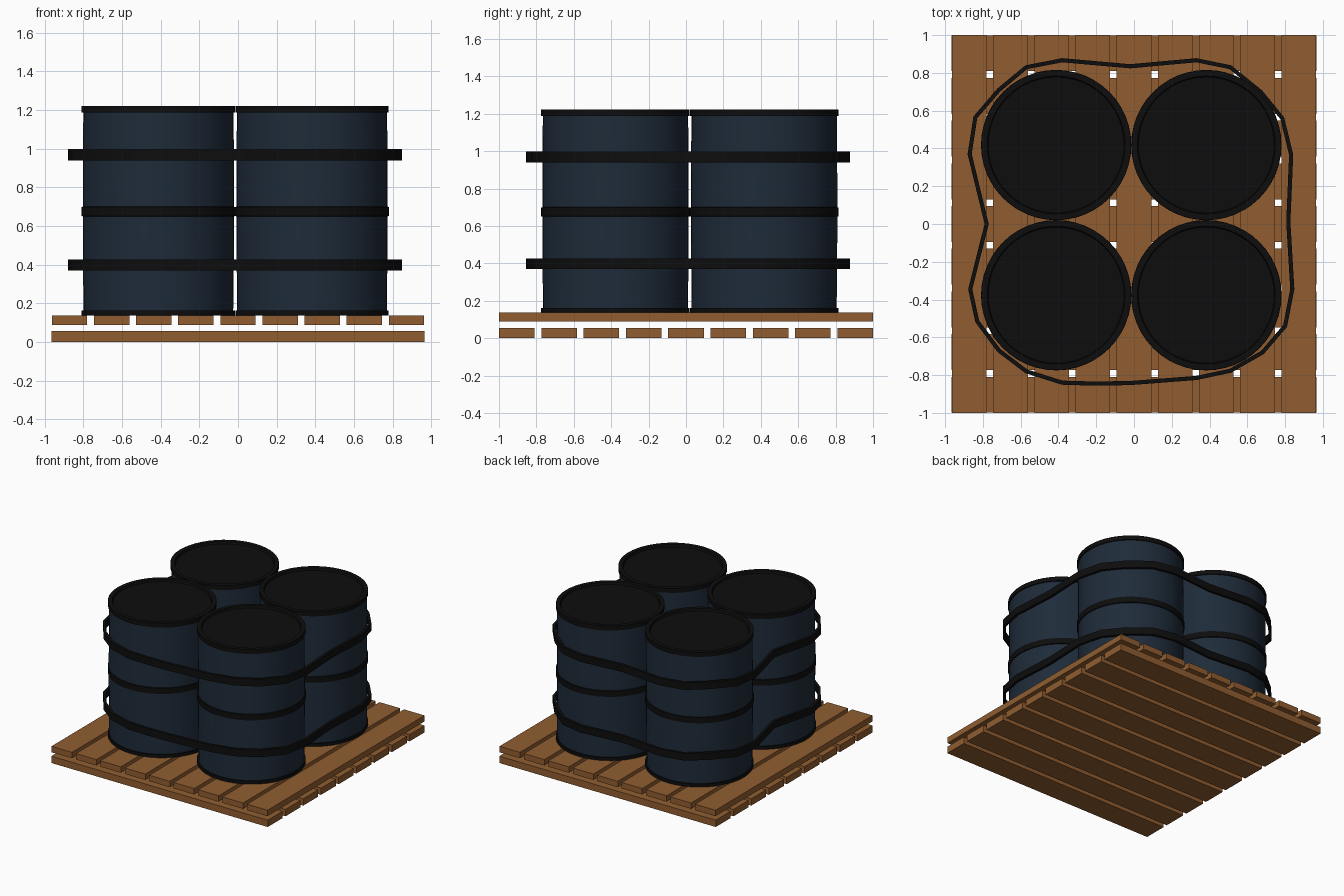
import bpy, bmesh, math
from mathutils import Vector

if "Cube" in bpy.data.objects:
    bpy.data.objects.remove(bpy.data.objects["Cube"])


def material(name, rgb):
    m = bpy.data.materials.new(name)
    m.diffuse_color = (*rgb, 1)
    m.use_nodes = True
    m.node_tree.nodes["Principled BSDF"].inputs["Base Color"].default_value = m.diffuse_color
    return m


WOOD = material("wood", (0.28, 0.11, 0.03))
BLUE = material("dark_blue", (0.013, 0.024, 0.041))
BLACK = material("black", (0.004, 0.004, 0.004))


def add_object(name, bm, mat, smooth=False):
    bmesh.ops.recalc_face_normals(bm, faces=bm.faces)
    me = bpy.data.meshes.new(name)
    bm.to_mesh(me)
    bm.free()
    me.materials.append(mat)
    ob = bpy.data.objects.new(name, me)
    bpy.context.collection.objects.link(ob)
    if smooth:
        bpy.ops.object.select_all(action='DESELECT')
        ob.select_set(True)
        bpy.context.view_layer.objects.active = ob
        bpy.ops.object.shade_smooth_by_angle(angle=math.radians(40))
    return ob


def box(name, centre, size, mat):
    bm = bmesh.new()
    bmesh.ops.create_cube(bm, size=1)
    bmesh.ops.scale(bm, vec=size, verts=bm.verts)
    bmesh.ops.translate(bm, vec=centre, verts=bm.verts)
    return add_object(name, bm, mat)


def lathe(name, profile, x, y, mat, closed=False, sides=48):
    """Spin an (r, z) profile about a vertical axis at x, y."""
    bm = bmesh.new()
    vs = [bm.verts.new((r, 0, z)) for r, z in profile]
    pairs = list(zip(vs, vs[1:])) + ([(vs[-1], vs[0])] if closed else [])
    edges = [bm.edges.new(p) for p in pairs]
    bmesh.ops.spin(bm, geom=vs + edges, cent=(0, 0, 0), axis=(0, 0, 1),
                   angle=math.tau, steps=sides, use_merge=True)
    bmesh.ops.remove_doubles(bm, verts=bm.verts, dist=1e-4)
    bmesh.ops.translate(bm, vec=(x, y, 0), verts=bm.verts)
    return add_object(name, bm, mat, True)


# Pallet: lower boards run along x, upper boards along y
for i in range(9):
    box(f"lower_board_{i + 1}", (0, (i - 4) * 0.226, 0.028), (1.93, 0.19, 0.055), WOOD)
    box(f"upper_board_{i + 1}", ((i - 4) * 0.218, 0, 0.112), (0.183, 2.0, 0.048), WOOD)

# Barrels: bodies, rims, middle hoops and sunken lids
body = [(0.387, 0.14), (0.389, 0.30), (0.391, 0.55), (0.391, 0.80), (0.390, 1.05), (0.388, 1.205)]
bottom = [(0, 0.137), (0.397, 0.137), (0.397, 0.162), (0.38, 0.162)]
hoop = [(0.385, 0.648), (0.398, 0.652), (0.398, 0.698), (0.385, 0.702)]
lid = [(0.38, 1.187), (0.397, 1.187), (0.397, 1.222), (0.365, 1.222), (0.36, 1.205), (0, 1.205)]
n = 0
for x in (-0.412, 0.383):
    for y in (-0.377, 0.418):
        n += 1
        lathe(f"barrel_body_{n}", body, x, y, BLUE)
        lathe(f"barrel_bottom_rim_{n}", bottom, x, y, BLACK)
        lathe(f"barrel_hoop_{n}", hoop, x, y, BLACK, closed=True)
        lathe(f"barrel_lid_{n}", lid, x, y, BLACK)

# Straps: a loose loop around all four barrels
path = [(-.38, .867), (-.02, .835), (.33, .867), (.51, .83), (.67, .70), (.785, .56),
        (.832, .367), (.817, .01), (.838, -.345), (.80, -.54), (.68, -.68), (.51, -.777),
        (.33, -.815), (-.02, -.842), (-.21, -.845), (-.38, -.84), (-.57, -.78),
        (-.715, -.67), (-.83, -.515), (-.867, -.345), (-.78, 0), (-.87, .37),
        (-.84, .565), (-.715, .71), (-.57, .83)]


def strap(name, z0, z1, thick=0.022):
    bm = bmesh.new()
    pts = [Vector(p) for p in path]
    rings = []
    for i, p in enumerate(pts):
        t = (pts[(i + 1) % len(pts)] - p).normalized() + (p - pts[i - 1]).normalized()
        out = Vector((-t.y, t.x)).normalized() * thick / 2
        rings.append([bm.verts.new((*(p + s * out), z))
                      for s, z in ((-1, z0), (1, z0), (1, z1), (-1, z1))])
    for i, a in enumerate(rings):
        b = rings[(i + 1) % len(rings)]
        for k in range(4):
            j = (k + 1) % 4
            bm.faces.new((a[k], a[j], b[j], b[k]))
    return add_object(name, bm, BLACK, True)


strap("lower_strap", 0.37, 0.427)
strap("upper_strap", 0.94, 0.998)
